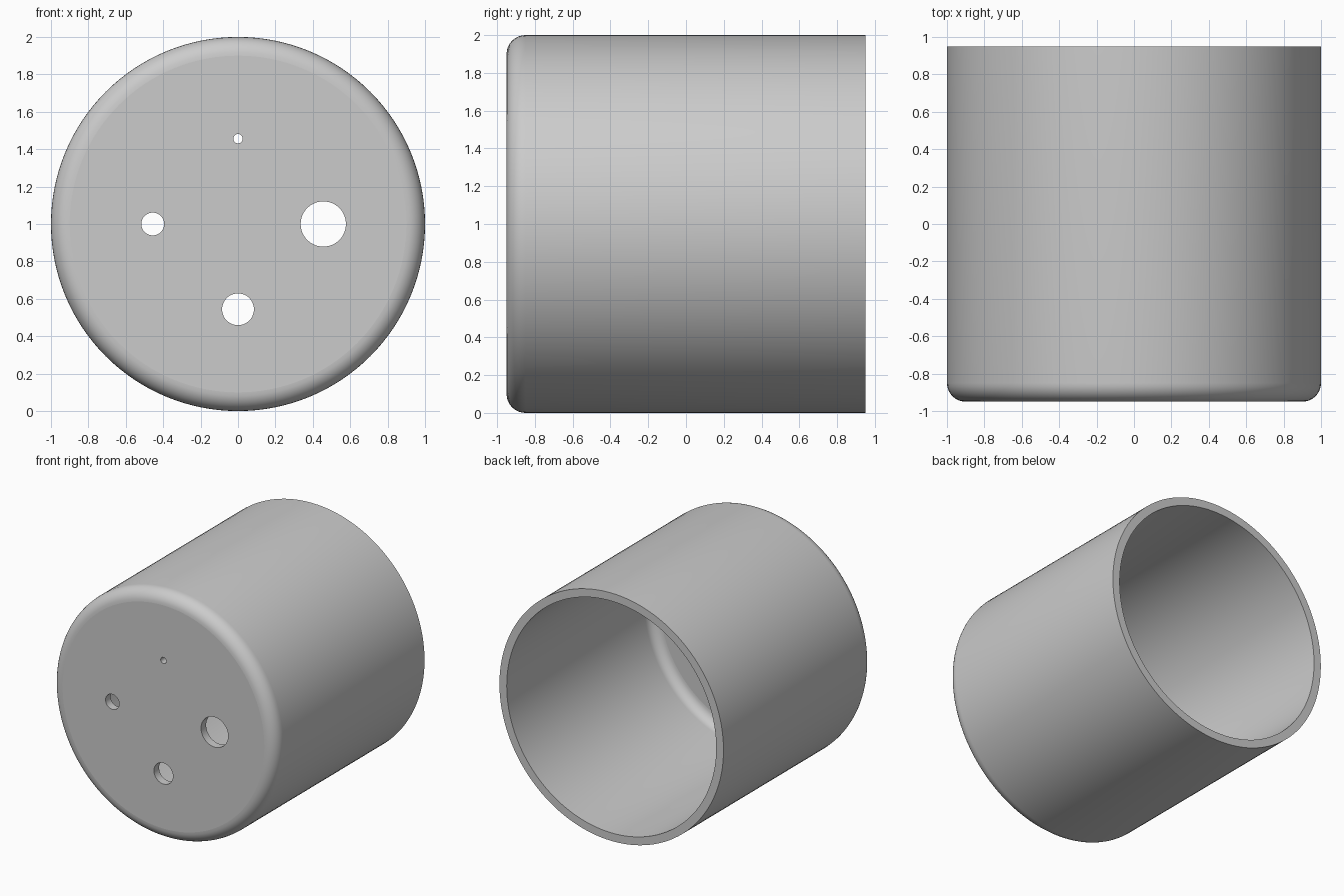
import bpy, bmesh, math
from mathutils import Matrix, Vector

cube = bpy.data.objects.get("Cube")
if cube:
    bpy.data.objects.remove(cube, do_unlink=True)

SEGMENTS = 128
RADIUS, WALL, HALF = 1.0, 0.065, 0.95
CENTRE_Z = 1.0

grey = bpy.data.materials.new("light grey")
grey.use_nodes = True
colour = (0.6, 0.6, 0.6, 1)
grey.diffuse_color = colour
grey.node_tree.nodes["Principled BSDF"].inputs["Base Color"].default_value = colour


def rounded_corner(radius, front_y, fillet, steps=8):
    """Quarter-circle profile of (radius, y) from the front plate to the side wall."""
    pts = []
    for i in range(steps + 1):
        a = math.pi / 2 * i / steps
        pts.append((radius - fillet + fillet * math.sin(a),
                    front_y + fillet - fillet * math.cos(a)))
    return pts


def lathe(name, profile):
    """Revolve a profile about the y axis and close both ends with flat discs."""
    bm = bmesh.new()
    rings = []
    for r, y in profile:
        ring = []
        for i in range(SEGMENTS):
            a = math.tau * i / SEGMENTS
            ring.append(bm.verts.new((r * math.cos(a), y, CENTRE_Z + r * math.sin(a))))
        rings.append(ring)
    for a, b in zip(rings, rings[1:]):
        for i in range(SEGMENTS):
            j = (i + 1) % SEGMENTS
            bm.faces.new((a[i], a[j], b[j], b[i]))
    bm.faces.new(rings[0])
    bm.faces.new(rings[-1])
    bmesh.ops.recalc_face_normals(bm, faces=bm.faces)
    mesh = bpy.data.meshes.new(name)
    bm.to_mesh(mesh)
    bm.free()
    mesh.materials.append(grey)
    obj = bpy.data.objects.new(name, mesh)
    bpy.context.collection.objects.link(obj)
    return obj


# Cup shell: closed rounded front, open back
outside = rounded_corner(RADIUS, -HALF, 0.1)
inside = rounded_corner(RADIUS - WALL, -HALF + WALL, 0.08)
cup = lathe("cup_shell", outside + [(RADIUS, HALF), (RADIUS - WALL, HALF)] + inside[::-1])

# Four round holes of growing size, set around the front plate
SPREAD = 0.456
holes = [(90, 0.025), (180, 0.061), (270, 0.085), (0, 0.121)]
bm = bmesh.new()
for angle, radius in holes:
    a = math.radians(angle)
    spot = Vector((SPREAD * math.cos(a), -HALF, CENTRE_Z + SPREAD * math.sin(a)))
    bmesh.ops.create_cone(bm, cap_ends=True, segments=48, radius1=radius, radius2=radius,
                          depth=0.4,
                          matrix=Matrix.Translation(spot) @ Matrix.Rotation(math.pi / 2, 4, 'X'))
mesh = bpy.data.meshes.new("hole_cutter")
bm.to_mesh(mesh)
bm.free()
mesh.materials.append(grey)
cutter = bpy.data.objects.new("hole_cutter", mesh)
bpy.context.collection.objects.link(cutter)
cutter.hide_render = True

cut = cup.modifiers.new("holes", 'BOOLEAN')
cut.operation = 'DIFFERENCE'
cut.solver = 'EXACT'
cut.object = cutter

bpy.ops.object.select_all(action='DESELECT')
cup.select_set(True)
bpy.context.view_layer.objects.active = cup
bpy.ops.object.modifier_apply(modifier=cut.name)
bpy.data.objects.remove(cutter, do_unlink=True)

# Smooth curved walls, flat front plate and rim
bpy.ops.object.shade_smooth_by_angle(angle=math.radians(30))
for face in cup.data.polygons:
    if abs(face.normal.y) > 0.999:
        face.use_smooth = False
